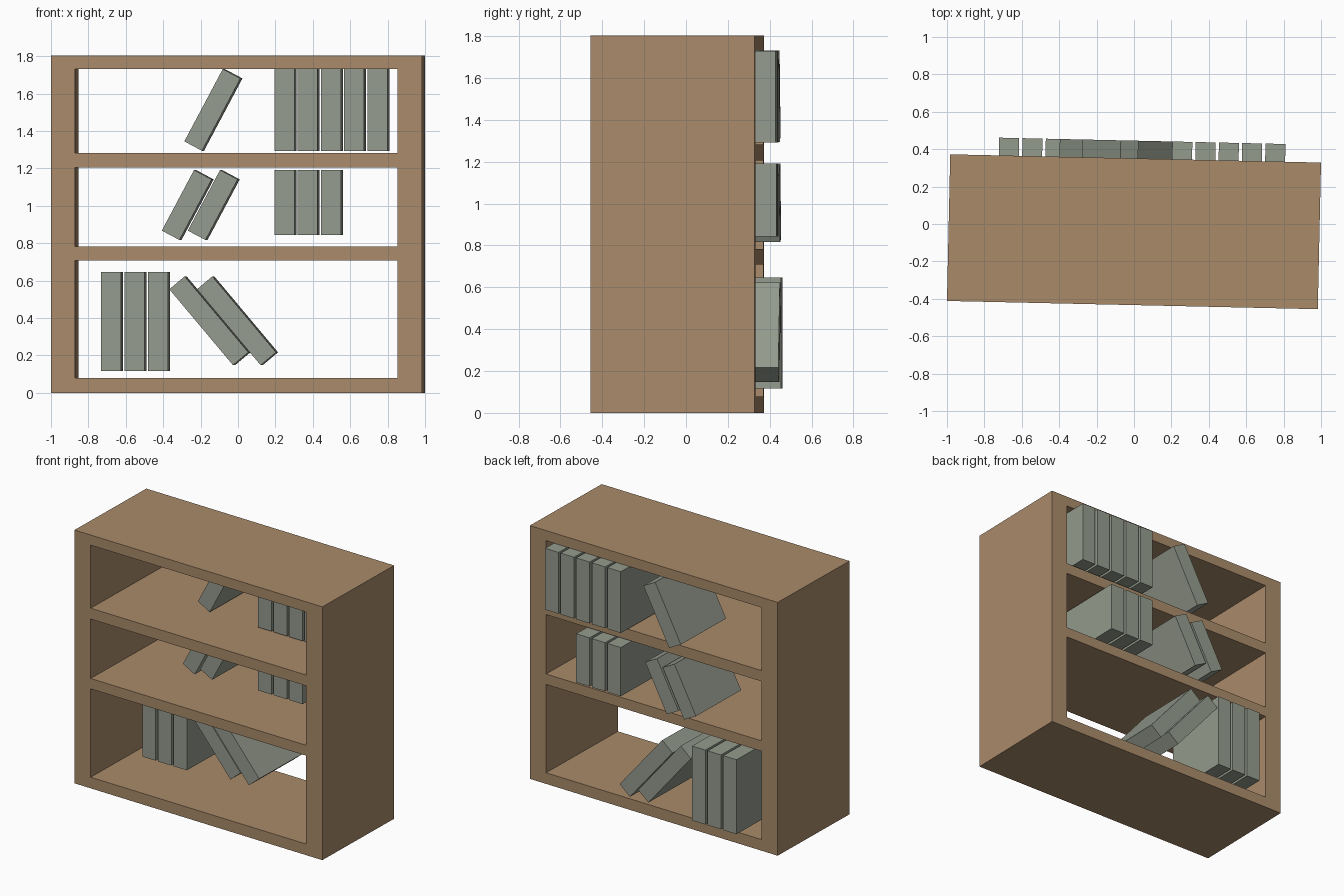
import bpy, bmesh
from math import radians
from mathutils import Matrix

if "Cube" in bpy.data.objects:
    bpy.data.objects.remove(bpy.data.objects["Cube"])

# the whole model is turned slightly about z
BASE = Matrix.Translation((0, -0.0415, 0)) @ Matrix.Rotation(radians(-1.27), 4, 'Z')


def material(name, rgb):
    m = bpy.data.materials.new(name)
    m.diffuse_color = (*rgb, 1)
    m.use_nodes = True
    m.node_tree.nodes["Principled BSDF"].inputs["Base Color"].default_value = m.diffuse_color
    return m


wood = material("wood", (0.40, 0.256, 0.144))
cover = material("book_cover", (0.30, 0.33, 0.27))


def add_object(name, bm, mat, local=Matrix()):
    mesh = bpy.data.meshes.new(name)
    bm.to_mesh(mesh)
    bm.free()
    mesh.materials.append(mat)
    obj = bpy.data.objects.new(name, mesh)
    bpy.context.collection.objects.link(obj)
    obj.matrix_world = BASE @ local
    return obj


# bookcase frame: grid of cells with the shelf openings skipped, extruded in depth
xs = [-0.9915, -0.862, 0.862, 0.9915]
zs = [0, 0.079, 0.708, 0.782, 1.205, 1.282, 1.731, 1.803]
depth = 0.784
bm = bmesh.new()
grid = [[bm.verts.new((x, -depth / 2, z)) for z in zs] for x in xs]
for i in range(3):
    for j in range(7):
        if i == 1 and j % 2 == 1:
            continue
        bm.faces.new((grid[i][j], grid[i + 1][j], grid[i + 1][j + 1], grid[i][j + 1]))
ext = bmesh.ops.extrude_face_region(bm, geom=bm.faces[:], use_keep_orig=True)
bmesh.ops.translate(bm, vec=(0, depth, 0),
                    verts=[v for v in ext["geom"] if isinstance(v, bmesh.types.BMVert)])
bmesh.ops.recalc_face_normals(bm, faces=bm.faces[:])
add_object("bookcase_frame", bm, wood)

# books: plain boxes that stick out of the open back
BOOK_W, Y0, Y1 = 0.107, -0.006, 0.487


def book(name, x, z, height, lean=0):
    bm = bmesh.new()
    bmesh.ops.create_cube(bm, size=1)
    bmesh.ops.scale(bm, vec=(BOOK_W, Y1 - Y0, height), verts=bm.verts[:])
    add_object(name, bm, cover, Matrix.Translation((x, (Y0 + Y1) / 2, z))
               @ Matrix.Rotation(radians(lean), 4, 'Y'))


# shelf: (first upright x, count, centre z, height), (leaning xs, centre z, height, lean)
rows = {
    "bottom": ((-0.678, 3, 0.382, 0.530), ((-0.156, -0.008), 0.385, 0.530, -40)),
    "middle": ((0.248, 3, 1.017, 0.347), ((-0.274, -0.135), 1.004, 0.367, 28)),
    "top": ((0.248, 5, 1.5115, 0.437), ((-0.137,), 1.5125, 0.438, 28)),
}
for shelf, ((x0, count, z, h), (lean_xs, lz, lh, lean)) in rows.items():
    for k in range(count):
        book(f"{shelf}_upright_book_{k + 1}", x0 + 0.1245 * k, z, h)
    for k, x in enumerate(lean_xs):
        book(f"{shelf}_leaning_book_{k + 1}", x, lz, lh, lean)
